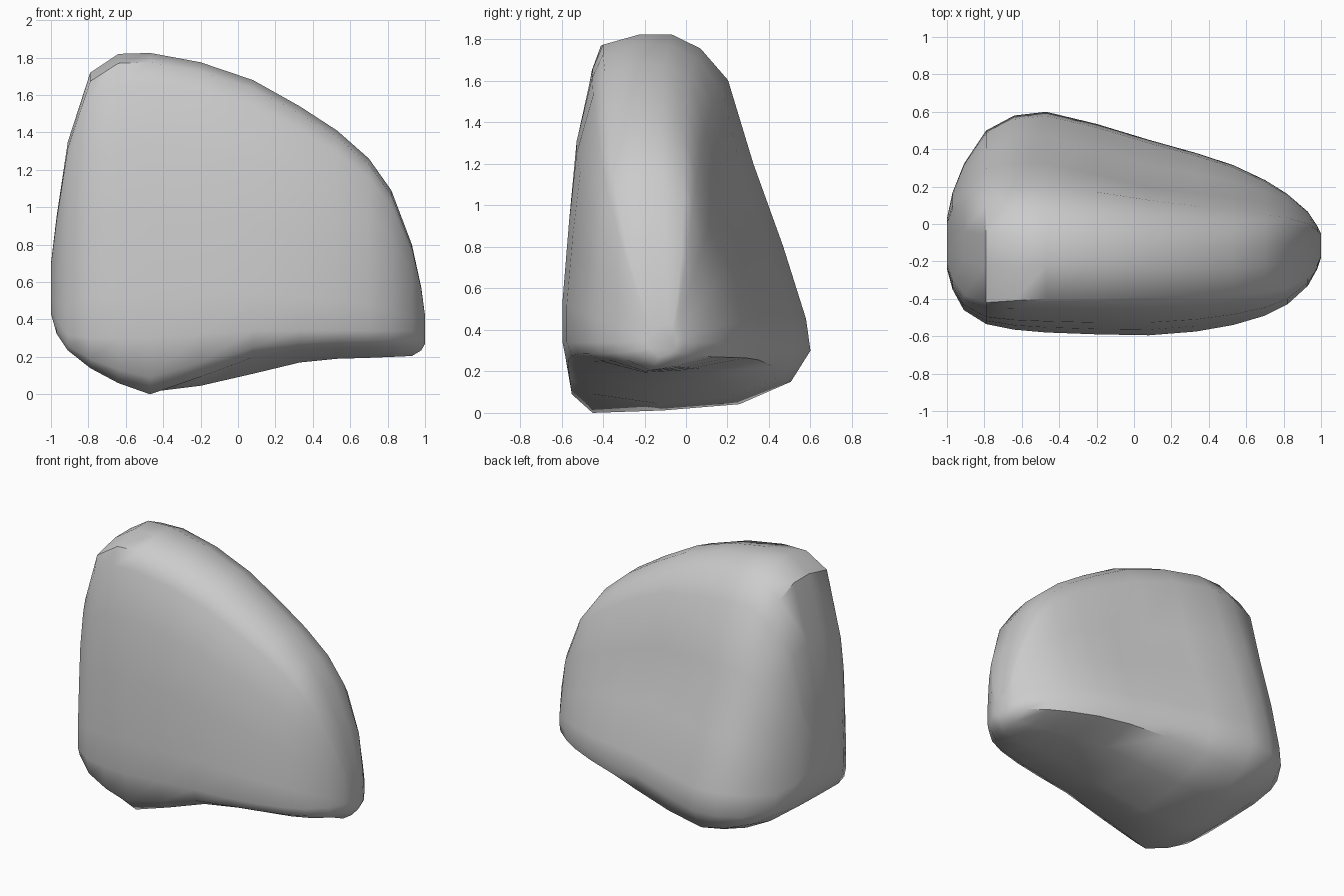
import bpy, bmesh

cube = bpy.data.objects.get("Cube")
if cube:
    bpy.data.objects.remove(cube, do_unlink=True)


def lerp(a, b, t):
    return a + (b - a) * t


def clamp(t):
    return max(0.0, min(1.0, t))


# Stations along x: x, top z, bottom z, front y, back y, crest front y, crest back y
STATIONS = [
    (-1.0, .7, .43, -.24, .03, -.21, 0),
    (-.97, .95, .325, -.35, .17, -.3, .08),
    (-.91, 1.35, .235, -.46, .32, -.38, .11),
    (-.79, 1.72, .14, -.535, .5, -.42, .1),
    (-.64, 1.82, .06, -.565, .58, -.41, .07),
    (-.47, 1.825, 0, -.58, .6, -.4, .07),
    (-.2, 1.775, .04, -.59, .535, -.4, .05),
    (.08, 1.68, .11, -.595, .45, -.39, .02),
    (.33, 1.54, .17, -.575, .38, -.38, 0),
    (.53, 1.41, .19, -.54, .315, -.37, -.01),
    (.7, 1.26, .195, -.49, .235, -.36, -.01),
    (.82, 1.09, .2, -.43, .16, -.34, -.01),
    (.93, .8, .205, -.33, .065, -.28, -.02),
    (.98, .57, .235, -.24, -.01, -.22, -.04),
    (1.0, .42, .27, -.18, -.05, -.17, -.06),
]

# Walls: (height share, share of the way between the base and the crest)
FRONT = [(0, 0), (.15, 0), (.43, .15), (.68, .33), (.89, .72), (.967, 1)]
BACK = [(.955, 0), (.855, .25), (.59, .5), (.33, .77), (.1, .96), (0, 1)]


def section(x, zt, zb, yf, yb, tf, tb):
    """Closed y-z outline of the rock at one station."""
    right = clamp((x + .45) / .5)
    hollow = .1 * clamp(1 - abs(x - .1) / .7)
    width = yb - yf
    w = lerp(max(.3, zb + .08), .34, right)
    w = min(w, lerp(zb, zt, .45))
    pts = [(lerp(yf, tf, t), lerp(w, zt, s)) for s, t in FRONT]
    pts += [(lerp(tf, tb, .38), zt), (lerp(tf, tb, .7), zt)]
    for s, t in BACK:
        dip = hollow if .2 < s < .7 else 0
        pts.append((lerp(tb, yb, t - dip), lerp(w, zt, s)))
    # Underside: raised front lip on the right, lowest in the middle
    under = [(lerp(.92, .97, right), .5), (.71, .86), (.4, lerp(.96, 1, right)),
             (.11, lerp(1, .62, right)), (.025, lerp(.7, .38, right))]
    pts += [(yf + u * width, lerp(w, zb, d)) for u, d in under]
    return [(x, y, z) for y, z in pts]


# Loft the sections into one closed body
bm = bmesh.new()
rings = [[bm.verts.new(p) for p in section(*s)] for s in STATIONS]
for a, b in zip(rings, rings[1:]):
    n = len(a)
    for i in range(n):
        j = (i + 1) % n
        bm.faces.new((a[i], a[j], b[j], b[i]))
bm.faces.new(rings[0])
bm.faces.new(rings[-1])
bmesh.ops.recalc_face_normals(bm, faces=bm.faces)

# Crease where the tall end meets the crown
crown = rings[3][5:9]
for a, b in zip(crown, crown[1:]):
    bm.edges.get((a, b)).smooth = False

mesh = bpy.data.meshes.new("rock")
bm.to_mesh(mesh)
bm.free()

rock = bpy.data.objects.new("rock", mesh)
bpy.context.collection.objects.link(rock)

# Stone grey
grey = bpy.data.materials.new("stone_grey")
grey.use_nodes = True
colour = (.6, .6, .6, 1)
grey.diffuse_color = colour
grey.node_tree.nodes["Principled BSDF"].inputs["Base Color"].default_value = colour
mesh.materials.append(grey)

bpy.context.view_layer.objects.active = rock
rock.select_set(True)
bpy.ops.object.shade_smooth_by_angle(angle=.9)
